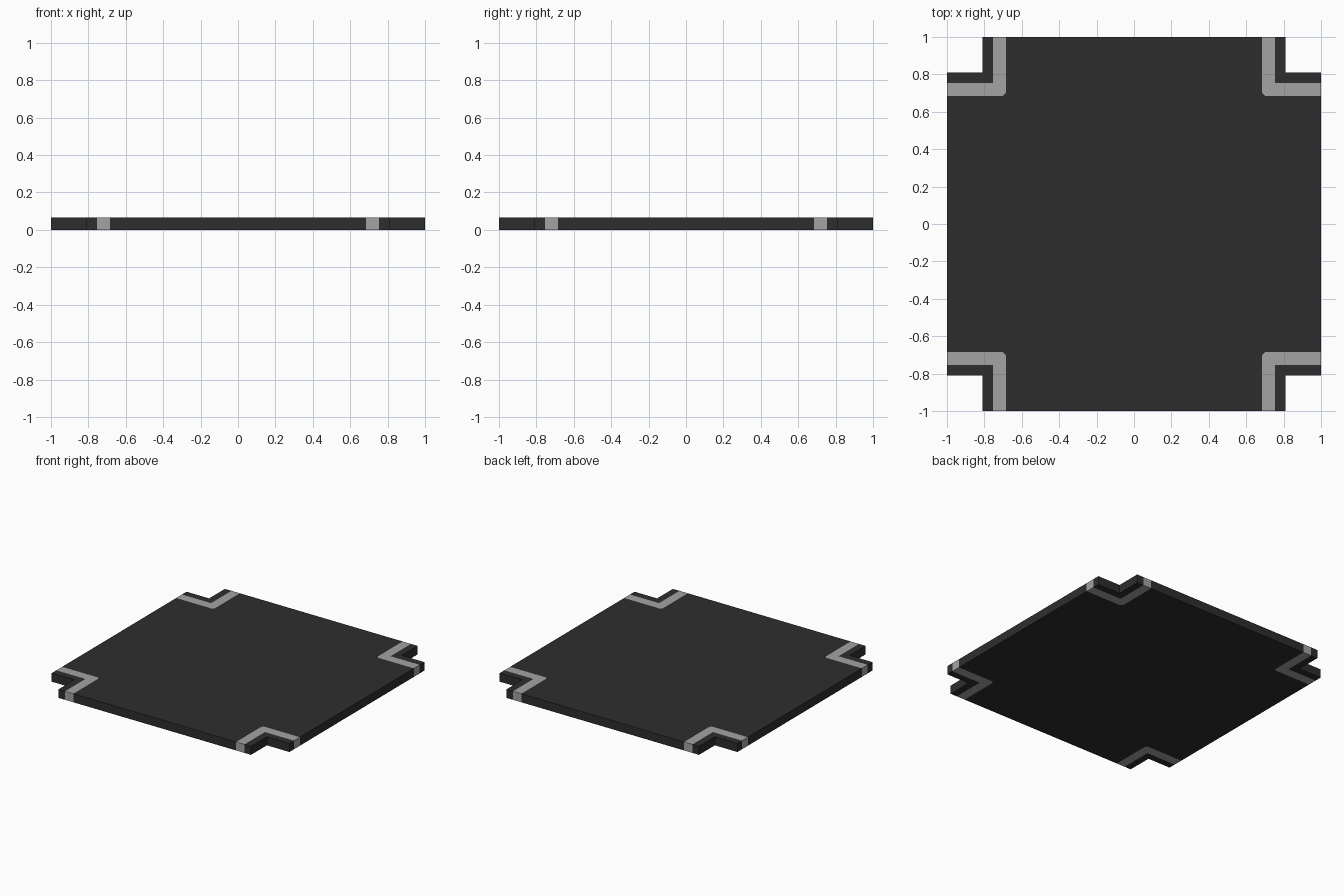
import bpy, bmesh

if "Cube" in bpy.data.objects:
    bpy.data.objects.remove(bpy.data.objects["Cube"])

HEIGHT = 0.065
K0, K1, N, C = 0.685, 0.755, 0.81, 0.70   # kerb inner/outer line, notch, chamfer start

def material(name, v):
    m = bpy.data.materials.new(name)
    m.diffuse_color = (v, v, v, 1)
    m.use_nodes = True
    m.node_tree.nodes["Principled BSDF"].inputs["Base Color"].default_value = m.diffuse_color
    return m

dark = material("dark asphalt", 0.027)
light = material("light grey kerb", 0.37)

bm = bmesh.new()
QUADS = ((1, 1), (-1, 1), (-1, -1), (1, -1))

def face(points, mat):
    f = bm.faces.new([bm.verts.new((x, y, 0)) for x, y in points])
    f.material_index = mat

# cross-shaped centre with clipped inner corners
centre = []
for sx, sy in QUADS:
    pts = [(sx, sy * K0), (sx * C, sy * K0), (sx * K0, sy * C), (sx * K0, sy)]
    centre += pts if sx * sy > 0 else pts[::-1]
face(centre, 0)

# L-shaped kerb stripe and outer dark strip in each corner
for sx, sy in QUADS:
    kerb = [(1, K0), (1, K1), (K1, K1), (K1, 1), (K0, 1), (K0, C), (C, K0)]
    strip = [(1, K1), (1, N), (N, N), (N, 1), (K1, 1), (K1, K1)]
    for shape, mat in ((kerb, 1), (strip, 0)):
        pts = [(sx * x, sy * y) for x, y in shape]
        face(pts if sx * sy > 0 else pts[::-1], mat)

# weld the flat pattern and raise it into a slab
bmesh.ops.remove_doubles(bm, verts=bm.verts[:], dist=1e-4)
base = bm.faces[:]
res = bmesh.ops.extrude_face_region(bm, geom=base, use_keep_orig=True)
top = [g for g in res["geom"] if isinstance(g, bmesh.types.BMVert)]
bmesh.ops.translate(bm, verts=top, vec=(0, 0, HEIGHT))

# side walls: light where a kerb reaches the tile edge
for f in bm.faces:
    f.normal_update()
    if abs(f.normal.z) < 0.5:
        c = f.calc_center_median()
        lo, hi = sorted((abs(c.x), abs(c.y)))
        f.material_index = int(K0 < lo < K1 and hi > 0.99)
bmesh.ops.recalc_face_normals(bm, faces=bm.faces[:])

mesh = bpy.data.meshes.new("road_tile")
bm.to_mesh(mesh)
bm.free()
mesh.materials.append(dark)
mesh.materials.append(light)
tile = bpy.data.objects.new("road_tile", mesh)
bpy.context.collection.objects.link(tile)
